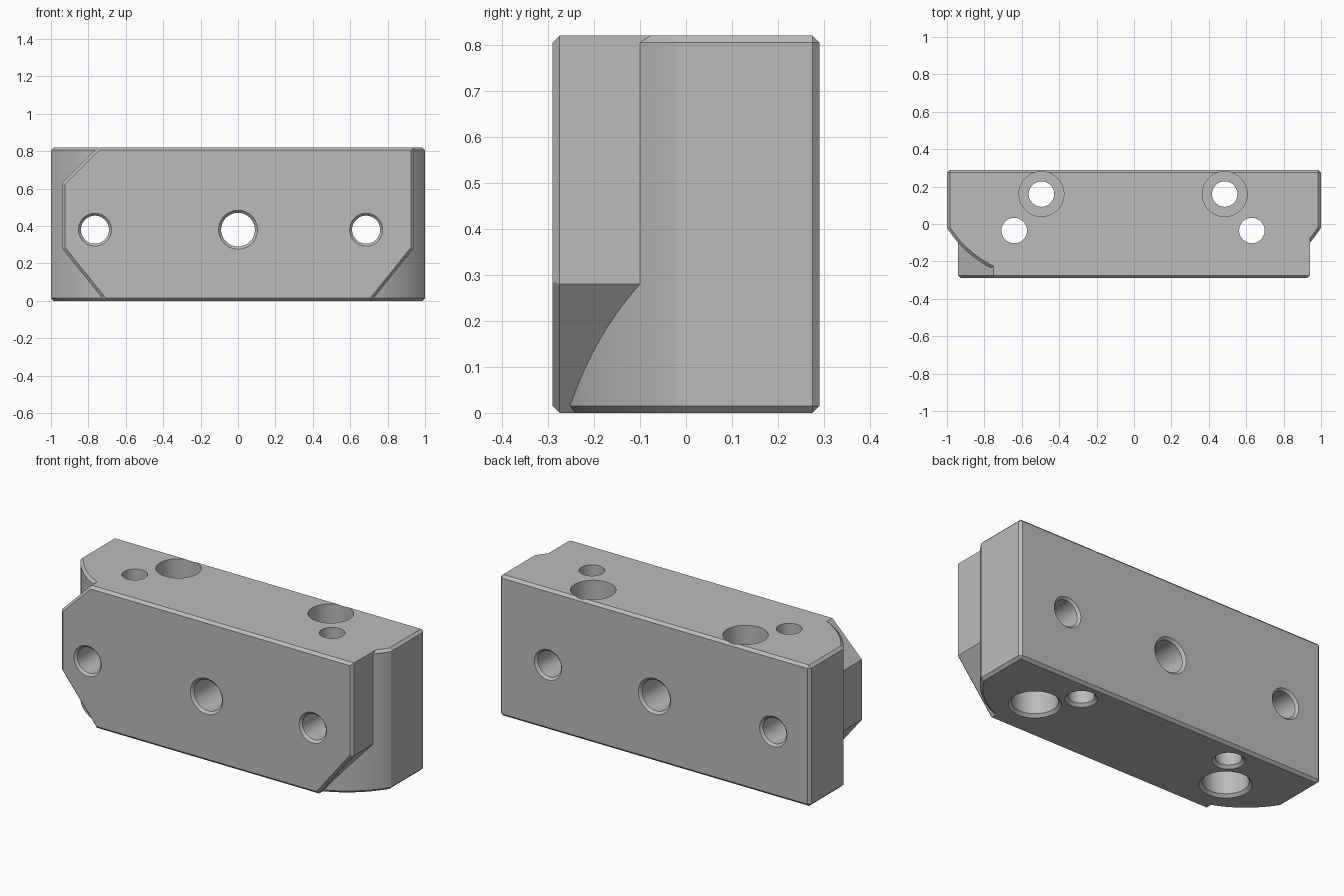
import bpy, bmesh, math

if "Cube" in bpy.data.objects:
    bpy.data.objects.remove(bpy.data.objects["Cube"])

HEIGHT, BACK, FRONT, CHAMFER = 0.82, 0.29, -0.29, 0.015

grey = bpy.data.materials.new("plain grey")
grey.use_nodes = True
colour = (0.5, 0.5, 0.5, 1)
grey.diffuse_color = colour
grey.node_tree.nodes["Principled BSDF"].inputs["Base Color"].default_value = colour


def finish(bm, name):
    bmesh.ops.recalc_face_normals(bm, faces=bm.faces)
    mesh = bpy.data.meshes.new(name)
    bm.to_mesh(mesh)
    bm.free()
    mesh.materials.append(grey)
    obj = bpy.data.objects.new(name, mesh)
    bpy.context.collection.objects.link(obj)
    return obj


def prism(name, outline, offset, chamfered):
    """Extrude an outline and chamfer the edges picked by a rule."""
    bm = bmesh.new()
    face = bm.faces.new([bm.verts.new(p) for p in outline])
    result = bmesh.ops.extrude_face_region(bm, geom=[face])
    moved = [g for g in result["geom"] if isinstance(g, bmesh.types.BMVert)]
    bmesh.ops.translate(bm, verts=moved, vec=offset)
    if not any(len(f.verts) == len(outline) and face in [f] for f in bm.faces):
        bm.faces.new([v for v in bm.verts if v not in moved])
    bmesh.ops.recalc_face_normals(bm, faces=bm.faces)
    edges = [e for e in bm.edges if chamfered(*[v.co for v in e.verts])]
    bmesh.ops.bevel(bm, geom=edges, offset=CHAMFER, segments=1,
                    affect='EDGES', profile=0.5)
    return finish(bm, name)


def lathe(name, axis, centre, profile, sides=64):
    """Stepped round cutter; profile holds (position on axis, radius)."""
    bm = bmesh.new()
    rings = []
    for t, r in profile:
        ring = []
        for i in range(sides):
            a = 2 * math.pi * i / sides
            u, w = centre[0] + r * math.cos(a), centre[1] + r * math.sin(a)
            ring.append(bm.verts.new((u, t, w) if axis == "y" else (u, w, t)))
        rings.append(ring)
    for low, high in zip(rings, rings[1:]):
        for i in range(sides):
            j = (i + 1) % sides
            bm.faces.new((low[i], low[j], high[j], high[i]))
    bm.faces.new(rings[0])
    bm.faces.new(rings[-1])
    return finish(bm, name)


def combine(target, other, operation):
    mod = target.modifiers.new(operation.title(), 'BOOLEAN')
    mod.operation, mod.solver, mod.object = operation, 'EXACT', other
    bpy.context.view_layer.objects.active = target
    bpy.ops.object.modifier_apply(modifier=mod.name)
    bpy.data.objects.remove(other)


# Rounded base: straight back, curved front corners
arc_x, arc_y, radius = 0.498, 0.294, 0.592
start, end = math.atan2(-0.314, 0.502), math.asin(-0.565 / radius)
arc = []
for i in range(25):
    a = start + (end - start) * i / 24
    arc.append((arc_x + radius * math.cos(a), arc_y + radius * math.sin(a)))
plan = [(1, BACK)] + arc + [(-x, y) for x, y in reversed(arc)] + [(-1, BACK)]
block = prism("mounting_block", [(x, y, 0) for x, y in plan], (0, 0, HEIGHT),
              lambda a, b: abs(a.z - b.z) < 1e-4 or min(a.y, b.y) > BACK - 1e-4)

# Front plate with clipped corners
side = [(-0.94, 0.63), (-0.94, 0.28), (-0.715, 0), (0.715, 0),
        (0.94, 0.28), (0.94, HEIGHT), (-0.75, HEIGHT)]
plate = prism("front_plate", [(x, FRONT, z) for x, z in side], (0, 0.39, 0),
              lambda a, b: max(a.y, b.y) < FRONT + 1e-4)
combine(block, plate, 'UNION')

# Cross holes from front to back, countersunk at both ends
for x, r, rim in ((-0.765, 0.075, 0.088), (0, 0.09, 0.104), (0.685, 0.075, 0.088)):
    d = rim - r
    drill = lathe("cross_hole", "y", (x, 0.38),
                  [(FRONT - d, rim + d), (FRONT + d, r), (BACK - d, r), (BACK + d, rim + d)])
    combine(block, drill, 'DIFFERENCE')

# Upright bolt holes: the back pair widens at the top, the front pair below
SMALL, WIDE, DEPTH, C = 0.068, 0.12, 0.24, 0.016
for x in (-0.495, 0.485):
    drill = lathe("back_bolt_hole", "z", (x, 0.16),
                  [(-C, SMALL + 2 * C), (C, SMALL), (HEIGHT - DEPTH, SMALL),
                   (HEIGHT - DEPTH, WIDE), (HEIGHT + C, WIDE)])
    combine(block, drill, 'DIFFERENCE')
for x in (-0.64, 0.63):
    drill = lathe("front_bolt_hole", "z", (x, -0.035),
                  [(-C, WIDE + 2 * C), (C, WIDE), (DEPTH, WIDE),
                   (DEPTH, SMALL), (HEIGHT + C, SMALL)])
    combine(block, drill, 'DIFFERENCE')

# Smooth bores and curved corners, crisp chamfers
bpy.ops.object.select_all(action='DESELECT')
block.select_set(True)
bpy.context.view_layer.objects.active = block
bpy.ops.object.shade_smooth_by_angle(angle=math.radians(20))
